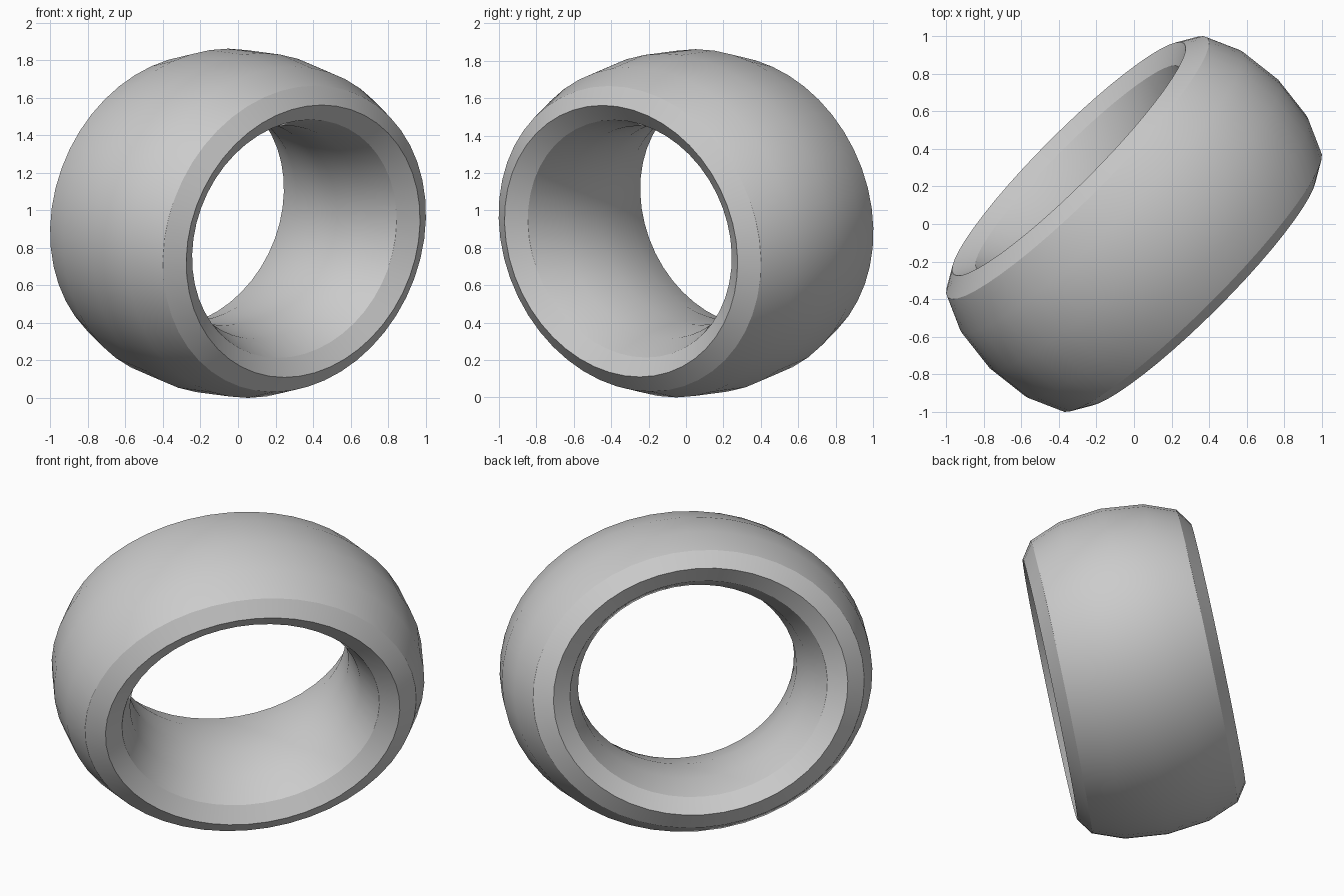
import bpy
from math import radians
from mathutils import Vector

cube = bpy.data.objects.get("Cube")
if cube:
    bpy.data.objects.remove(cube, do_unlink=True)

# Plain grey finish
grey = bpy.data.materials.new("plain grey")
grey.use_nodes = True
colour = (0.6, 0.6, 0.6, 1)
grey.diffuse_color = colour
grey.node_tree.nodes["Principled BSDF"].inputs["Base Color"].default_value = colour

# Wide band: a torus stretched along its axis and slightly flattened
bpy.ops.mesh.primitive_torus_add(major_segments=48, minor_segments=12,
                                 major_radius=0.87, minor_radius=0.2175)
ring = bpy.context.object
ring.name = ring.data.name = "ring_band"
ring.scale = (1, 0.85, 2.3)
ring.data.materials.append(grey)
bpy.ops.object.transform_apply(location=False, rotation=False, scale=True)

# Turn the band diagonally with a slight lean
ring.rotation_euler = (radians(-79), 0, radians(45))
bpy.ops.object.transform_apply(location=False, rotation=True, scale=False)

# Rest on the ground
lowest = min(v.co.z for v in ring.data.vertices)
for v in ring.data.vertices:
    v.co -= Vector((0, 0, lowest))
bpy.ops.object.shade_smooth_by_angle(angle=radians(30))
